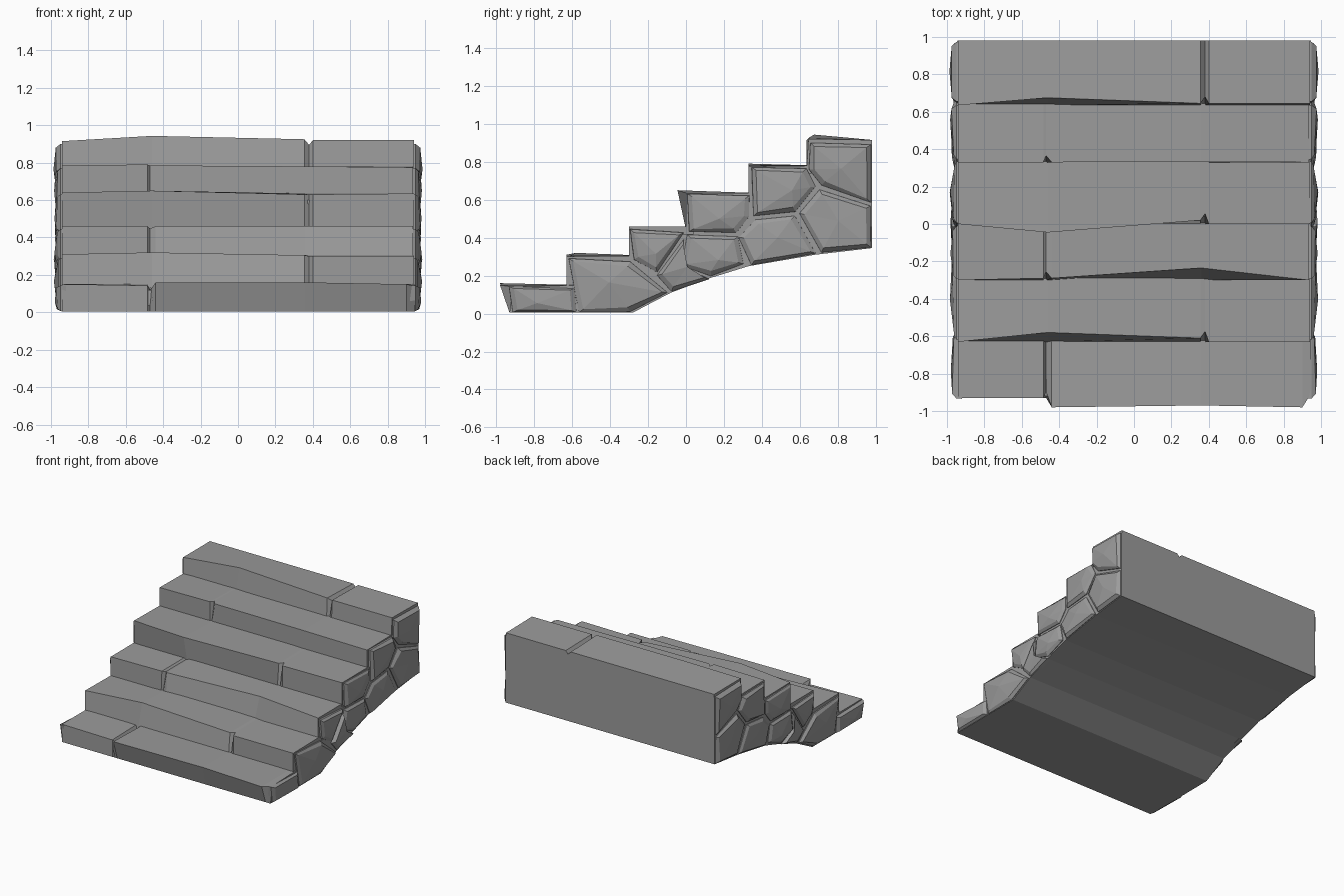
import bpy, bmesh, random
from mathutils import Vector

random.seed(4)
stone = bpy.data.materials.new("grey stone")
stone.diffuse_color = (0.33, 0.33, 0.33, 1)


def finish(bm, name):
    bmesh.ops.recalc_face_normals(bm, faces=bm.faces)
    me = bpy.data.meshes.new(name)
    bm.to_mesh(me)
    bm.free()
    me.materials.append(stone)
    ob = bpy.data.objects.new(name, me)
    bpy.context.collection.objects.link(ob)
    return ob


def loft(bm, rings):
    """Skin closed rings of equal length, return the vertex rings."""
    vs = [[bm.verts.new(p) for p in r] for r in rings]
    for a, b in zip(vs, vs[1:]):
        for i in range(len(a)):
            j = (i + 1) % len(a)
            bm.faces.new((a[i], a[j], b[j], b[i]))
    return vs


def step(name, cols, base_y, base_z, back_y, back_z):
    """Tread block; each column is x, top front y, top front z."""
    bm = bmesh.new()
    rings = []
    for x, y, z, dip in cols:
        rings.append([(x, base_y, base_z), (x, y, z),
                      (x, back_y, back_z - dip), (x, back_y, base_z)])
    vs = loft(bm, rings)
    bm.faces.new(vs[0])
    bm.faces.new(vs[-1])
    finish(bm, name)


# Structural core: stepped body with an arched underside and flat back
under = [(-0.92, 0.005), (-0.28, 0.005), (-0.08, 0.11), (0.12, 0.185),
         (0.33, 0.25), (0.68, 0.31), (0.98, 0.345)]
top = [(0.98, 0.89), (0.70, 0.89), (0.70, 0.74), (0.37, 0.74), (0.37, 0.60),
       (0.04, 0.60), (0.04, 0.42), (-0.22, 0.42), (-0.22, 0.27),
       (-0.55, 0.27), (-0.55, 0.12), (-0.92, 0.12)]
bm = bmesh.new()
ends = loft(bm, [[(x, y, z) for y, z in under + top] for x in (-0.945, 0.945)])
for e in ends:
    bm.faces.new(e)
finish(bm, "stair_core")

# Steps: front y, base z, back y, back z, joint x, groove depth,
# then (front offset, height) at left, left middle, right middle, right
L, R = -0.47, 0.38
steps = [
    (-0.93, 0.005, -0.54, 0.15, L, 0.025,
     [(0, 0.15), (0, 0.143), (-0.05, 0.16), (-0.04, 0.16), (-0.05, 0.15)]),
    (-0.63, 0.13, -0.21, 0.305, R, 0.0,
     [(0, 0.31), (0.05, 0.32), (0.02, 0.305), (0, 0.30), (0, 0.30)]),
    (-0.30, 0.28, 0.05, 0.46, L, 0.012,
     [(0, 0.46), (0.01, 0.46), (0.01, 0.46), (0.065, 0.46), (0, 0.46)]),
    (0.0, 0.44, 0.38, 0.635, R, 0.0,
     [(0, 0.64), (-0.045, 0.65), (0.02, 0.63), (0, 0.63), (0, 0.635)]),
    (0.33, 0.61, 0.71, 0.78, L, 0.0,
     [(0, 0.785), (0, 0.79), (0, 0.785), (0.002, 0.78), (0, 0.775)]),
    (0.635, 0.75, 0.98, 0.915, R, 0.025,
     [(0, 0.915), (0.04, 0.943), (0.01, 0.925), (0.01, 0.92), (0.01, 0.92)]),
]
for n, (fy, bz, by, tz, joint, groove, pts) in enumerate(steps):
    if joint == L:
        xs = [-0.94, L - 0.015, L + 0.03, 0.36, 0.935]
        at = 2
    else:
        xs = [-0.94, L + 0.01, R - 0.025, R + 0.02, 0.94]
        at = 3
    cols = [(x, fy + o, z, 0) for x, (o, z) in zip(xs, pts)]
    # narrow notch where two blocks of the step meet
    y_in = max(cols[at - 1][1], cols[at][1]) + 0.035
    z_in = min(cols[at - 1][2], cols[at][2]) - groove
    cols.insert(at, (joint, y_in, z_in, groove))
    if n == 0:
        cols[-1] = (0.90,) + cols[-1][1:]
        cols.append((0.945, -0.91, 0.14, 0))
    step(f"step_{n + 1}", cols, fy, bz, by, tz)

# Facing stones on the sides, outlines in y, z
stones = [
    [(-0.94, .145), (-0.58, .135), (-0.57, .005), (-0.92, .005)],
    [(-0.625, .295), (-0.29, .28), (-0.09, .11), (-0.29, .003), (-0.57, .003)],
    [(-0.30, .45), (-0.005, .43), (-0.15, .21), (-0.28, .28)],
    [(0.0, .42), (0.28, .41), (0.31, .26), (0.13, .19), (-0.03, .25)],
    [(-0.16, .2), (-0.01, .4), (-0.03, .26), (0.13, .18), (-0.08, .11)],
    [(0.0, .635), (0.34, .625), (0.34, .51), (0.27, .42), (0.01, .43)],
    [(0.34, .775), (0.64, .77), (0.69, .67), (0.58, .53), (0.35, .51)],
    [(0.36, .5), (0.58, .52), (0.69, .315), (0.34, .25), (0.27, .4)],
    [(0.65, .905), (0.98, .895), (0.98, .58), (0.71, .67), (0.64, .76)],
    [(0.7, .66), (0.98, .57), (0.98, .345), (0.71, .315), (0.59, .53)],
]
for n, outline in enumerate(stones):
    pts = [Vector(p) for p in outline]
    mid = sum(pts, Vector((0, 0))) / len(pts)

    def ring(x, inset, jit=0):
        out = []
        for p in pts:
            d = mid - p
            q = p + d * min(0.4, inset / d.length)
            out.append((x + random.uniform(-jit, jit), q.x, q.y))
        return out

    bm = bmesh.new()
    vs = loft(bm, [ring(0.92, 0.006), ring(0.95, 0.008), ring(0.968, 0.035, 0.008)])
    bm.faces.new(vs[0])
    # faceted face rising to an off-centre peak
    peak = bm.verts.new((0.985 + random.uniform(-0.008, 0.007),
                         mid.x + random.uniform(-0.04, 0.04),
                         mid.y + random.uniform(-0.03, 0.03)))
    last = vs[-1]
    for i in range(len(last)):
        bm.faces.new((last[i], last[(i + 1) % len(last)], peak))
    ob = finish(bm, f"side_stone_{n + 1}")
    ob.modifiers.new("mirror", 'MIRROR')
